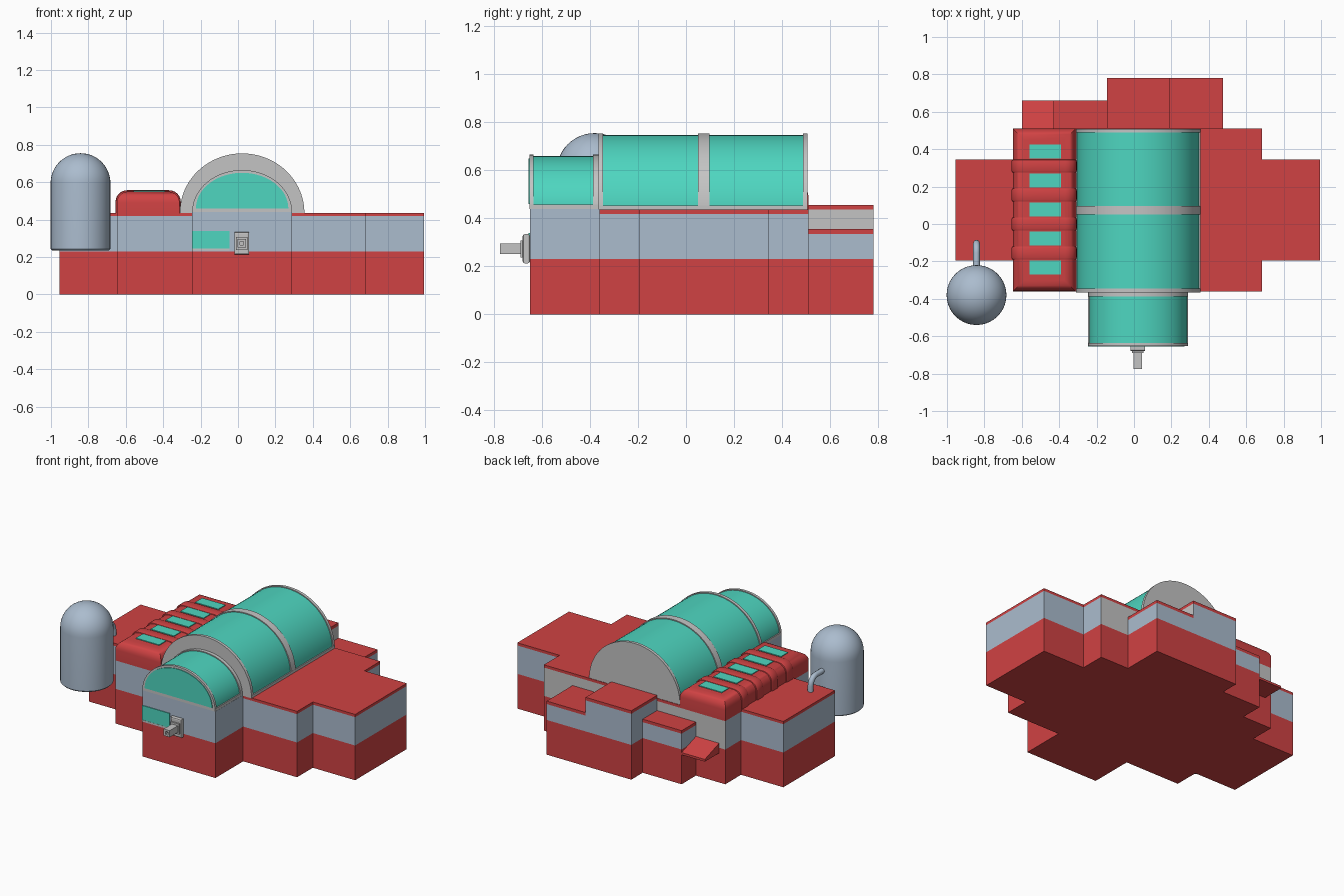
import bpy, bmesh, math
from mathutils import Vector

if "Cube" in bpy.data.objects:
    bpy.data.objects.remove(bpy.data.objects["Cube"])


def material(name, rgb):
    m = bpy.data.materials.new(name)
    lin = [((c / 255 + 0.055) / 1.055) ** 2.4 for c in rgb]
    m.diffuse_color = (*lin, 1)
    m.use_nodes = True
    m.node_tree.nodes["Principled BSDF"].inputs["Base Color"].default_value = m.diffuse_color
    return m


RED = material("red", (208, 66, 67))
TEAL = material("teal glass", (78, 214, 192))
BLUE = material("blue grey wall", (171, 188, 206))
GREY = material("light grey", (196, 196, 196))


def finish(name, bm, *mats, smooth=None):
    bmesh.ops.recalc_face_normals(bm, faces=bm.faces)
    me = bpy.data.meshes.new(name)
    bm.to_mesh(me)
    bm.free()
    ob = bpy.data.objects.new(name, me)
    bpy.context.collection.objects.link(ob)
    for m in mats:
        me.materials.append(m)
    if smooth:
        bpy.ops.object.select_all(action='DESELECT')
        ob.select_set(True)
        bpy.context.view_layer.objects.active = ob
        bpy.ops.object.shade_smooth_by_angle(angle=math.radians(smooth))
    return ob


def prism(name, pts, axis, a, b, *mats, rule=None, bevel=0, smooth=None):
    """Extrude a 2D outline along y (outline in x,z) or z (outline in x,y)."""
    bm = bmesh.new()
    pos = (lambda p, t: (p[0], t, p[1])) if axis == 'y' else (lambda p, t: (p[0], p[1], t))
    face = bm.faces.new([bm.verts.new(pos(p, a)) for p in pts])
    new = bmesh.ops.extrude_face_region(bm, geom=[face])['geom']
    off = Vector(pos((0, 0), b - a))
    bmesh.ops.translate(bm, vec=off, verts=[v for v in new if isinstance(v, bmesh.types.BMVert)])
    bmesh.ops.recalc_face_normals(bm, faces=bm.faces)
    if bevel:
        k = 1 if axis == 'y' else 2
        edges = [e for e in bm.edges if abs(e.verts[0].co[k] - e.verts[1].co[k]) < 1e-5]
        bmesh.ops.bevel(bm, geom=edges, offset=bevel, segments=2, profile=0.5, affect='EDGES')
    if rule:
        for f in bm.faces:
            f.material_index = int(rule(f))
    return finish(name, bm, *mats, smooth=smooth)


def rect(x0, x1, y0, y1):
    return [(x0, y0), (x1, y0), (x1, y1), (x0, y1)]


def box(name, x0, x1, y0, y1, z0, z1, *mats, rule=None, bevel=0):
    return prism(name, rect(x0, x1, y0, y1), 'z', z0, z1, *mats, rule=rule, bevel=bevel)


def arch(cx, z, rx, rz, n=40):
    return [(cx + rx * math.cos(math.pi * i / n), z + rz * math.sin(math.pi * i / n)) for i in range(n + 1)]


def rounded_top(x0, x1, z0, z1, r, n=6):
    q = [i * math.pi / 2 / n for i in range(n + 1)]
    return ([(x0, z0), (x1, z0)]
            + [(x1 - r + r * math.cos(t), z1 - r + r * math.sin(t)) for t in q]
            + [(x0 + r - r * math.sin(t), z1 - r + r * math.cos(t)) for t in q])


# Building body: red plinth, wall band with a grey back wall, thin red roof
west = [(-.645, .51), (-.645, .345), (-.955, .345), (-.955, -.195), (-.645, -.195), (-.645, -.36)]
east = [(.685, -.36), (.685, -.195), (.995, -.195), (.995, .345), (.685, .345), (.685, .51)]
front = [(-.245, -.36), (-.245, -.65), (.29, -.65), (.29, -.36)]
back = [(.475, .51), (.475, .78), (-.145, .78), (-.145, .66), (-.43, .66), (-.43, .51)]
prism("plinth", west + front + east + back, 'z', 0, .23, RED)
prism("wall_band", west + east, 'z', .23, .418, BLUE, GREY,
      rule=lambda f: f.normal.y > .9 and f.calc_center_median().y > .5)
prism("roof_slab", west + east, 'z', .418, .436, RED)
box("entrance_wall", -.245, .29, -.65, -.36, .23, .44, BLUE)

# Stepped annexes at the back
for name, x0, x1, y1, top in (("annex_low", .19, .475, .78, .355),
                              ("annex_tall", -.145, .19, .78, .456),
                              ("annex_small", -.43, -.145, .66, .355)):
    box(name + "_wall", x0, x1, .51, y1, .23, top - .02, BLUE, GREY,
        rule=lambda f, n=name: n == "annex_tall" and f.normal.x > .9)
    box(name + "_roof", x0, x1, .51, y1, top - .02, top, RED)

# Sloped awning at the back
bm = bmesh.new()
vs = [[bm.verts.new((x, y, z)) for y, z in ((.51, .195), (.66, .195), (.66, .21), (.51, .26))]
      for x in (-.6, -.43)]
bm.faces.new(vs[0])
bm.faces.new(vs[1])
for i in range(4):
    j = (i + 1) % 4
    bm.faces.new((vs[0][i], vs[0][j], vs[1][j], vs[1][i]))
finish("awning", bm, RED)


# Glazed vaults with grey ribs and foot strips
def vault(name, cx, rx, z, rz, y0, y1, ribs):
    prism(name + "_glass", arch(cx, z, rx - .006, rz - .006), 'y', y0 + .005, y1 - .005, TEAL, smooth=30)
    for i, (a, b) in enumerate(ribs):
        prism(f"{name}_rib_{i}", arch(cx, z, rx, rz), 'y', a, b, GREY, smooth=30)
    box(name + "_foot", cx - rx, cx + rx, y0, y1, z, z + .018, GREY)


vault("main_vault", .022, .333, .436, .318, -.365, .507,
      [(-.365, -.345), (.05, .097), (.488, .507)])
vault("entrance_vault", .022, .267, .44, .225, -.652, -.365,
      [(-.652, -.635), (-.388, -.365)])
prism("entrance_gable_glass", arch(.022, .46, .247, .19), 'y', -.656, -.65, TEAL)

# Front window with sill
box("front_window", -.245, -.045, -.655, -.649, .245, .34, TEAL)
box("front_window_sill", -.245, -.045, -.656, -.649, .235, .245, GREY)

# Front spout: rounded plate, frame and hollow square pipe
prism("spout_plate", rect(-.02, .06, .213, .334), 'y', -.68, -.65, GREY, bevel=.008)
px, pz = .02, .273
for i, (x0, x1, z0, z1) in enumerate(((-.022, .022, .010, .022), (-.022, .022, -.022, -.010),
                                      (-.022, -.010, -.010, .010), (.010, .022, -.010, .010))):
    box(f"spout_pipe_{i}", px + x0, px + x1, -.775, -.68, pz + z0, pz + z1, GREY)
box("spout_collar", px - .03, px + .03, -.69, -.68, pz - .035, pz + .035, GREY)

# Ribbed red side house with roof windows
bm = bmesh.new()
bmesh.ops.create_cube(bm, size=1)
for v in bm.verts:
    v.co = (-.48 + v.co.x * .335, .075 + v.co.y * .87, .485 + v.co.z * .13)
top = [e for e in bm.edges if all(v.co.z > .54 for v in e.verts)]
bmesh.ops.bevel(bm, geom=top, offset=.06, segments=6, profile=.5, affect='EDGES')
finish("side_house", bm, RED, smooth=35)
for i in range(6):
    y = -.31 + i * .155
    if 0 < i < 5:
        y = -.155 + (i - 1) * .155
        prism(f"side_house_rib_{i}", rounded_top(-.655, -.306, .42, .557, .062), 'y',
              y - .037, y + .037, RED, bevel=.012, smooth=35)
for i in range(5):
    y = -.232 + i * .155
    box(f"roof_window_{i}", -.56, -.39, y - .037, y + .037, .549, .555, TEAL)

# Domed storage tank, lathed from a profile
prof = [(0, .235), (.152, .235), (.16, .243)]
prof += [(.16 * math.cos(t * math.pi / 24), .595 + .16 * math.sin(t * math.pi / 24)) for t in range(13)]
bm = bmesh.new()
vs = [bm.verts.new((r - .842, -.38, z)) for r, z in prof]
es = [bm.edges.new(p) for p in zip(vs, vs[1:])]
bmesh.ops.spin(bm, geom=vs + es, cent=(-.842, -.38, 0), axis=(0, 0, 1), angle=math.tau, steps=40)
bmesh.ops.remove_doubles(bm, verts=bm.verts, dist=1e-4)
finish("tank", bm, BLUE, smooth=40)

# Bent pipe from tank to roof
cu = bpy.data.curves.new("tank_pipe", 'CURVE')
cu.dimensions = '3D'
cu.bevel_depth = .018
cu.bevel_resolution = 3
cu.use_fill_caps = True
path = [(-.26, .525), (-.155, .525)]
path += [(-.155 + .052 * math.sin(t * math.pi / 12), .473 + .052 * math.cos(t * math.pi / 12)) for t in range(1, 7)]
path.append((-.103, .43))
sp = cu.splines.new('POLY')
sp.points.add(len(path) - 1)
for p, (y, z) in zip(sp.points, path):
    p.co = (-.842, y, z, 1)
cu.materials.append(BLUE)
bpy.context.collection.objects.link(bpy.data.objects.new("tank_pipe", cu))
